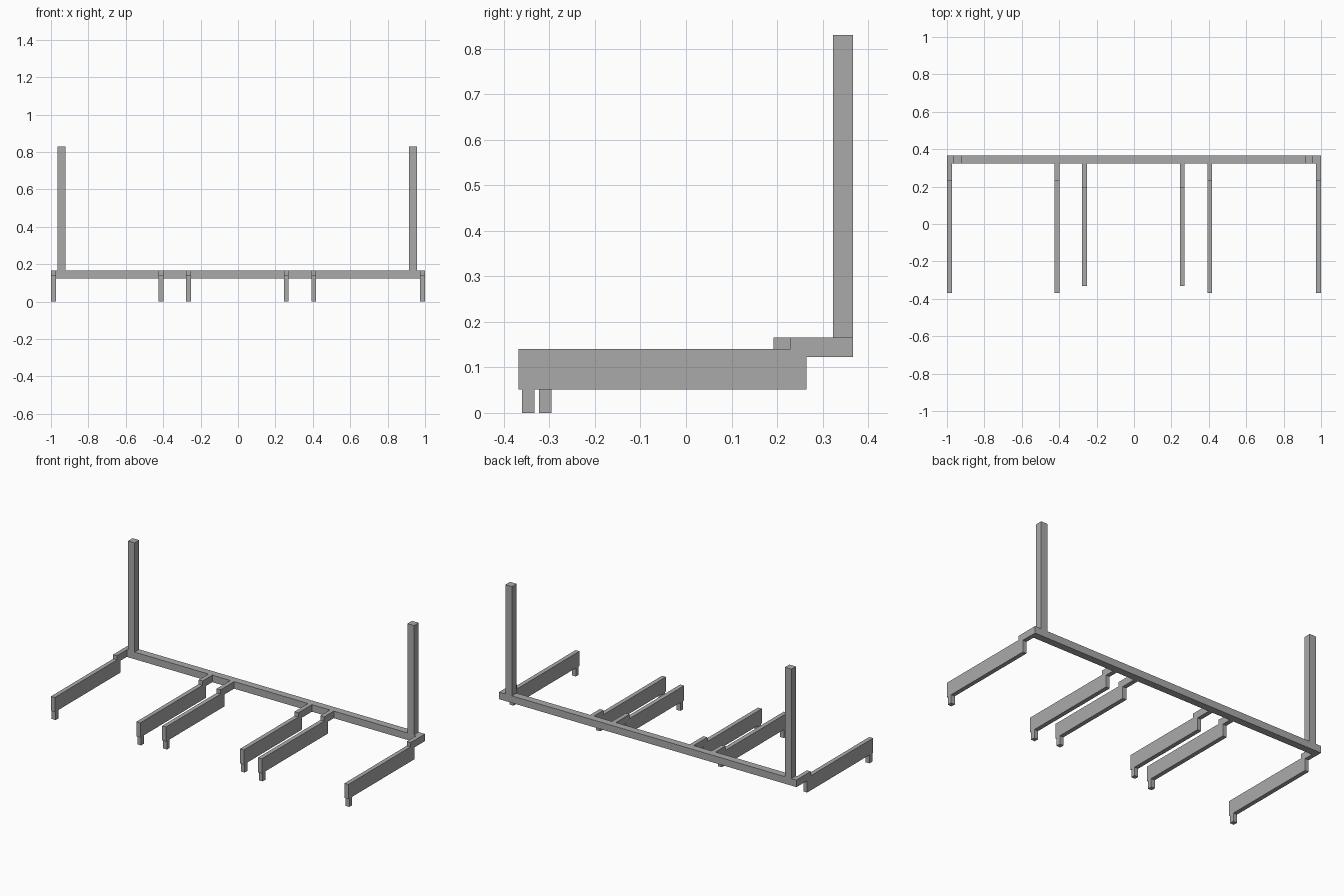
import bpy
import bmesh

cube = bpy.data.objects.get("Cube")
if cube:
    bpy.data.objects.remove(cube, do_unlink=True)

GREY = (0.4, 0.4, 0.4, 1.0)
metal = bpy.data.materials.new("grey_metal")
metal.use_nodes = True
metal.diffuse_color = GREY
metal.node_tree.nodes["Principled BSDF"].inputs["Base Color"].default_value = GREY


def add_prism(name, outline, x0, x1):
    """Extrude a (y, z) outline from x0 to x1."""
    bm = bmesh.new()
    face = bm.faces.new([bm.verts.new((x0, y, z)) for y, z in outline])
    result = bmesh.ops.extrude_face_region(bm, geom=[face])
    moved = [v for v in result["geom"] if isinstance(v, bmesh.types.BMVert)]
    bmesh.ops.translate(bm, verts=moved, vec=(x1 - x0, 0, 0))
    bmesh.ops.recalc_face_normals(bm, faces=bm.faces)
    mesh = bpy.data.meshes.new(name)
    bm.to_mesh(mesh)
    bm.free()
    mesh.materials.append(metal)
    obj = bpy.data.objects.new(name, mesh)
    bpy.context.collection.objects.link(obj)
    return obj


def add_box(name, x0, x1, y0, y1, z0, z1):
    return add_prism(name, [(y0, z0), (y1, z0), (y1, z1), (y0, z1)], x0, x1)


BEAM_FRONT, BEAM_BACK = 0.323, 0.367
BEAM_LOW, BEAM_TOP = 0.123, 0.166
ARM_LOW, ARM_TOP = 0.051, 0.14

# Long rear beam
add_box("rear_beam", -1, 1, BEAM_FRONT, BEAM_BACK, BEAM_LOW, BEAM_TOP)

# Upright posts standing on the beam
for side, x in (("right", -0.943), ("left", 0.935)):
    add_box(side + "_post", x - 0.022, x + 0.022,
            BEAM_FRONT, BEAM_BACK, BEAM_TOP, 0.83)

# Forward arms with a raised rear tongue and a small front foot
arms = {
    "right_outer": (-0.987, 0),
    "right_middle": (-0.412, 0),
    "right_inner": (-0.265, 0.037),
    "left_inner": (0.258, 0.037),
    "left_middle": (0.405, 0),
    "left_outer": (0.987, 0),
}
for name, (x, shift) in arms.items():
    front, back, step = -0.368 + shift, 0.265 - shift, 0.23 - shift
    if shift:
        back = 0.228
        step = 0.192
    outline = [
        (front, ARM_LOW), (back, ARM_LOW), (back, BEAM_LOW),
        (BEAM_FRONT, BEAM_LOW), (BEAM_FRONT, BEAM_TOP),
        (step, BEAM_TOP), (step, ARM_TOP), (front, ARM_TOP),
    ]
    add_prism(name + "_arm", outline, x - 0.013, x + 0.013)
    add_box(name + "_foot", x - 0.013, x + 0.013,
            front + 0.008, front + 0.035, 0, ARM_LOW)
